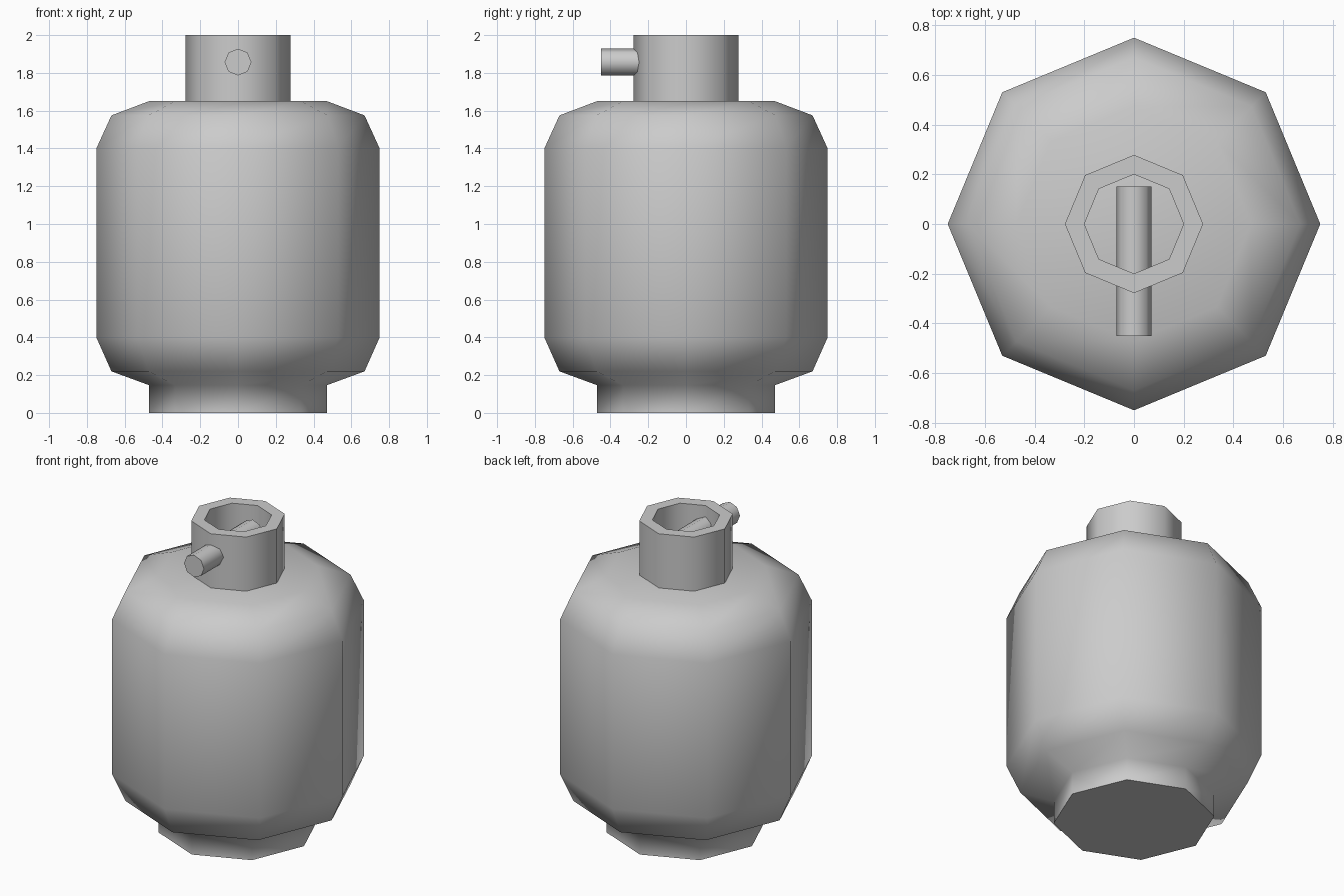
import bpy, bmesh, math

if "Cube" in bpy.data.objects:
    bpy.data.objects.remove(bpy.data.objects["Cube"])

SIDES = 8


def lathe(name, profile, closed=False, axis="Z", centre=(0, 0, 0)):
    """Spin a (radius, height) profile into an eight-sided solid."""
    bm = bmesh.new()
    rings = []
    for r, h in profile:
        ring = []
        for i in range(SIDES):
            a = 2 * math.pi * i / SIDES
            x, y = r * math.cos(a), r * math.sin(a)
            p = (x, y, h) if axis == "Z" else (x, h, y)
            ring.append(bm.verts.new([p[k] + centre[k] for k in range(3)]))
        rings.append(ring)
    pairs = list(zip(rings, rings[1:]))
    if closed:
        pairs.append((rings[-1], rings[0]))
    else:
        bm.faces.new(rings[0])
        bm.faces.new(rings[-1])
    for a, b in pairs:
        for i in range(SIDES):
            j = (i + 1) % SIDES
            bm.faces.new((a[i], a[j], b[j], b[i]))
    bmesh.ops.recalc_face_normals(bm, faces=bm.faces)
    mesh = bpy.data.meshes.new(name)
    bm.to_mesh(mesh)
    bm.free()
    obj = bpy.data.objects.new(name, mesh)
    bpy.context.collection.objects.link(obj)
    bpy.ops.object.select_all(action="DESELECT")
    obj.select_set(True)
    bpy.context.view_layer.objects.active = obj
    bpy.ops.object.shade_smooth_by_angle(angle=math.radians(80))
    return obj


# Tank with its foot ring
lathe("tank_body", [(0.472, 0), (0.472, 0.147), (0.67, 0.22), (0.75, 0.40),
                    (0.75, 1.40), (0.67, 1.575), (0.472, 1.65)])

# Open collar on top
lathe("collar", [(0.278, 1.65), (0.278, 2.0), (0.20, 2.0), (0.20, 1.65)], closed=True)

# Valve pipe through the front of the collar
lathe("valve_pipe", [(0.071, -0.45), (0.071, 0.15)], axis="Y", centre=(0, 0, 1.857))
